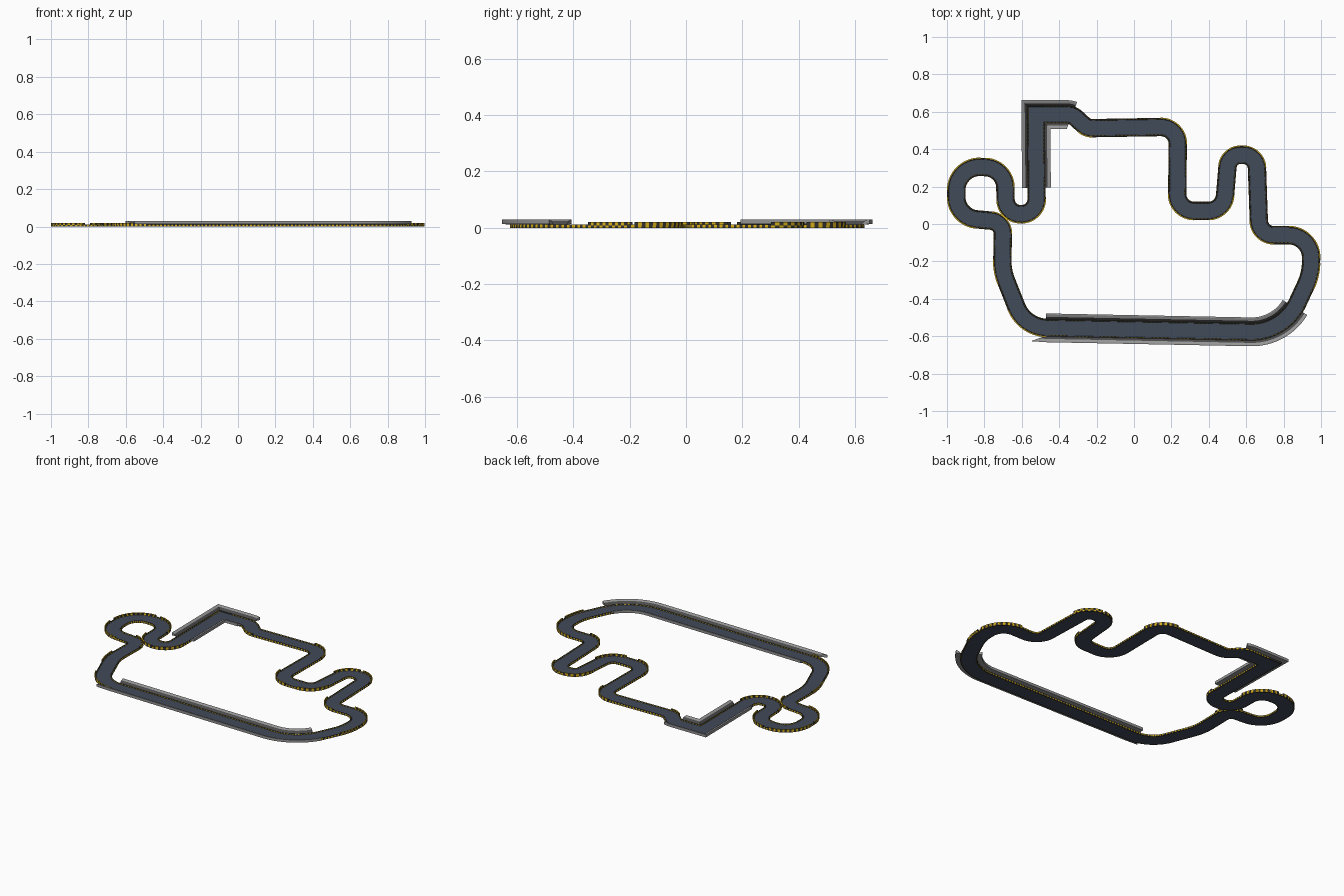
import bpy, bmesh, math
from mathutils import Vector

if "Cube" in bpy.data.objects:
    bpy.data.objects.remove(bpy.data.objects["Cube"])


def material(name, rgb):
    m = bpy.data.materials.new(name)
    m.diffuse_color = (*rgb, 1)
    m.use_nodes = True
    m.node_tree.nodes["Principled BSDF"].inputs["Base Color"].default_value = m.diffuse_color
    return m


ASPHALT = material("asphalt_blue_grey", (0.053, 0.069, 0.102))
DARK = material("kerb_dark", (0.035, 0.034, 0.030))
YELLOW = material("kerb_yellow", (0.68, 0.43, 0.01))
GREY = material("stand_grey", (0.30, 0.30, 0.30))
WALL = material("stand_dark_grey", (0.07, 0.07, 0.07))

# Centre line: corner x, y and bend radius, counter-clockwise
CORNERS = [
    (-0.585, -0.553, 0.18), (0.80, -0.58, 0.27), (0.945, -0.27, 0.30),
    (0.95, -0.06, 0.12), (0.67, -0.06, 0.08), (0.655, 0.37, 0.074),
    (0.505, 0.37, 0.07), (0.48, 0.07, 0.09), (0.23, 0.07, 0.09),
    (0.235, 0.52, 0.09), (-0.25, 0.512, 0.07), (-0.33, 0.585, 0.07),
    (-0.525, 0.585, 0), (-0.52, 0.055, 0.08), (-0.685, 0.05, 0.08),
    (-0.69, 0.30, 0.11), (-0.95, 0.31, 0.125), (-0.95, 0.035, 0.12),
    (-0.70, 0.012, 0.07), (-0.705, -0.25, 0.30)]
STEP = 0.01


def build_path():
    """Round every corner, then cut the straights into short pieces."""
    raw, n = [], len(CORNERS)
    arcs = []
    for i, (x, y, r) in enumerate(CORNERS):
        p = Vector((x, y))
        a = (p - Vector(CORNERS[i - 1][:2])).normalized()
        b = (Vector(CORNERS[(i + 1) % n][:2]) - p).normalized()
        turn = math.atan2(a.x * b.y - a.y * b.x, a.dot(b))
        if r == 0:
            arc = [p]
        else:
            s = math.copysign(1, turn)
            start = p - a * (r * math.tan(abs(turn) / 2))
            c = start + Vector((-a.y, a.x)) * r * s
            k = max(3, math.ceil(abs(turn) * r / STEP))
            arc = []
            for j in range(k + 1):
                t, v = turn * j / k, start - c
                arc.append(c + Vector((v.x * math.cos(t) - v.y * math.sin(t),
                                       v.x * math.sin(t) + v.y * math.cos(t))))
        if raw:
            last = raw[-1]
            k = max(1, round((arc[0] - last).length / STEP))
            raw += [last.lerp(arc[0], j / k) for j in range(1, k)]
        first = len(raw)
        raw += arc
        arcs.append((first, len(raw) - 1, turn))
    last, k = raw[-1], max(1, round((raw[0] - raw[-1]).length / STEP))
    raw += [last.lerp(raw[0], j / k) for j in range(1, k)]
    return raw, arcs


PATH, ARCS = build_path()
N = len(PATH)
SHARP = ARCS[12][0]  # sample at the square corner


def frame(i):
    """Mitred left normal at a sample of the path."""
    p = PATH[i % N]
    a = (p - PATH[(i - 1) % N]).normalized()
    b = (PATH[(i + 1) % N] - p).normalized()
    return p, Vector((-a.y - b.y, a.x + b.x)) / (1 + a.dot(b))


def sweep(name, start, end, profile, mats, edge_mat, side=1, flare=0):
    """Sweep a closed (offset, z) profile along samples start..end (whole lap if end is None)."""
    bm = bmesh.new()
    closed = end is None
    reach = max(abs(o) for o, z in profile)
    ids = range(N) if closed else range(start, end + 1)
    # Leave out samples that would fold over at the square corner
    ids = [i for i in ids if i == SHARP or (PATH[i] - PATH[SHARP]).length > reach]
    rings = []
    for i in ids:
        p, nrm = frame(i)
        ring = []
        for o, z in profile:
            q = p + nrm * o * side
            if flare and i == start:
                q += Vector((nrm.y, -nrm.x)) * -flare * (o - profile[0][0]) / 0.03
            ring.append(bm.verts.new((q.x, q.y, z)))
        rings.append(ring)
    m = len(profile)
    for i in range(len(rings) if closed else len(rings) - 1):
        r0, r1 = rings[i], rings[(i + 1) % len(rings)]
        for k in range(m):
            f = bm.faces.new((r0[k], r0[(k + 1) % m], r1[(k + 1) % m], r1[k]))
            f.material_index = edge_mat(i, k)
    if not closed:
        bm.faces.new(rings[0])
        bm.faces.new(rings[-1])
    bmesh.ops.recalc_face_normals(bm, faces=bm.faces)
    me = bpy.data.meshes.new(name)
    bm.to_mesh(me)
    bm.free()
    for mt in mats:
        me.materials.append(mt)
    ob = bpy.data.objects.new(name, me)
    bpy.context.collection.objects.link(ob)
    return ob


def nearest(x, y):
    return min(range(N), key=lambda i: (PATH[i] - Vector((x, y))).length)


# Road slab
sweep("road", 0, None, [(-0.040, 0), (0.040, 0), (0.040, 0.008), (-0.040, 0.008)],
      [ASPHALT], lambda i, k: 0)

# Kerbs on both edges: dark top, dashed yellow on the inner and outer faces
for side, label in ((1, "left"), (-1, "right")):
    sweep("kerb_" + label, 0, None,
          [(0.040, 0), (0.049, 0), (0.049, 0.009), (0.047, 0.012), (0.042, 0.012), (0.040, 0.008)],
          [DARK, YELLOW], lambda i, k: 1 if k in (1, 2, 4) and i % 2 else 0, side)

# Raised barriers round the outside of the open bends: yellow with dark dashes
for n, (a, b, turn) in enumerate(ARCS):
    if n in (1, 11, 12):
        continue
    sweep(f"bend_barrier_{n}", a, b,
          [(0.045, 0.009), (0.05, 0.009), (0.05, 0.02), (0.045, 0.02)],
          [DARK, YELLOW], lambda i, k: 1 if k == 2 or i % 2 else 0, -1 if turn > 0 else 1)

# Grey stands with a dark inner wall beside the main straight and the square corner
STAND = [(0.046, 0.012), (0.077, 0.013), (0.077, 0.03), (0.071, 0.03), (0.059, 0.025)]
RUNS = [("main", nearest(-0.48, -0.56), nearest(0.865, -0.45), 0.07),
        ("corner", nearest(-0.33, 0.585), nearest(-0.522, 0.19), 0)]
for label, a, b, flare in RUNS:
    for side, where in ((1, "inner"), (-1, "outer")):
        sweep(f"{label}_stand_{where}", a, b, STAND, [GREY, WALL],
              lambda i, k: 1 if k == 4 else 0, side, flare if side < 0 else 0)
